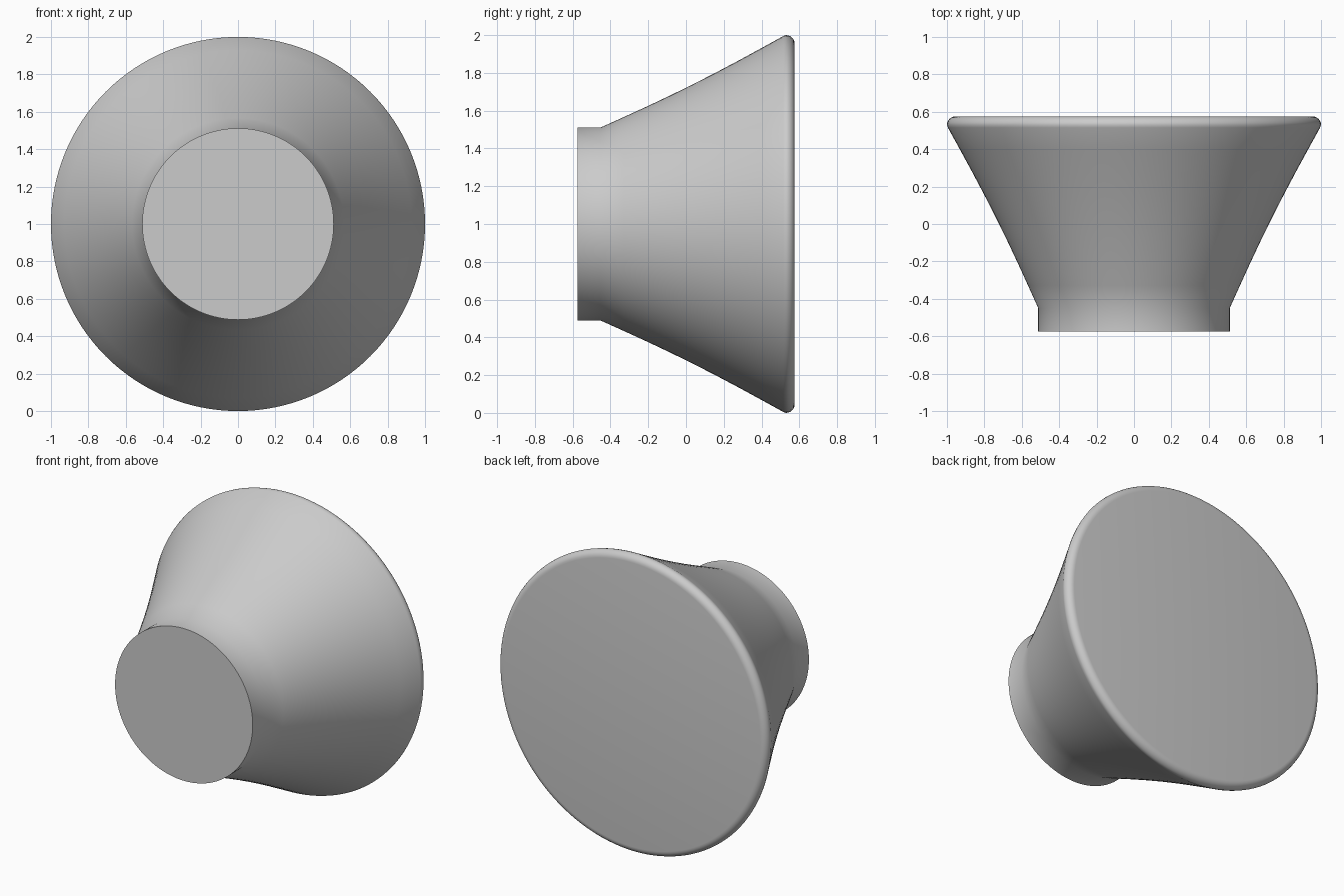
import bpy, bmesh, math
from mathutils import Matrix, Vector

cube = bpy.data.objects.get("Cube")
if cube:
    bpy.data.objects.remove(cube, do_unlink=True)

grey = bpy.data.materials.new("plain grey")
grey.use_nodes = True
colour = (0.6, 0.6, 0.6, 1)
grey.diffuse_color = colour
grey.node_tree.nodes["Principled BSDF"].inputs["Base Color"].default_value = colour

# Profile of the knob as (radius, y): neck, slightly hollow flare, rounded rim
NECK, RIM, FRONT, BACK, ROUND = 0.512, 1.0, -0.575, 0.575, 0.045
profile = [(NECK, FRONT), (NECK, -0.45)]
for i in range(1, 9):
    t = i / 8
    hollow = 0.016 * math.sin(math.pi * t)
    profile.append((NECK + (RIM - 0.005 - NECK) * t - hollow, -0.45 + 0.965 * t))
for i in range(7):
    a = math.radians(90 * i / 6)
    profile.append((RIM - ROUND + ROUND * math.cos(a), BACK - ROUND + ROUND * math.sin(a)))

# Revolve the profile about the y axis and cap both ends
SEGMENTS = 128
bm = bmesh.new()
rings = []
for radius, y in profile:
    angles = [math.tau * s / SEGMENTS for s in range(SEGMENTS)]
    rings.append([bm.verts.new((radius * math.cos(a), y, 1 + radius * math.sin(a))) for a in angles])
for low, high in zip(rings, rings[1:]):
    for s in range(SEGMENTS):
        n = (s + 1) % SEGMENTS
        bm.faces.new((low[s], low[n], high[n], high[s]))
bm.faces.new(rings[0])
bm.faces.new(rings[-1])
bmesh.ops.recalc_face_normals(bm, faces=bm.faces)

mesh = bpy.data.meshes.new("knob")
bm.to_mesh(mesh)
bm.free()
mesh.materials.append(grey)
knob = bpy.data.objects.new("knob", mesh)
bpy.context.collection.objects.link(knob)

# Smooth sides with a crisp front edge
bpy.ops.object.select_all(action='DESELECT')
knob.select_set(True)
bpy.context.view_layer.objects.active = knob
bpy.ops.object.shade_smooth_by_angle(angle=math.radians(35))
